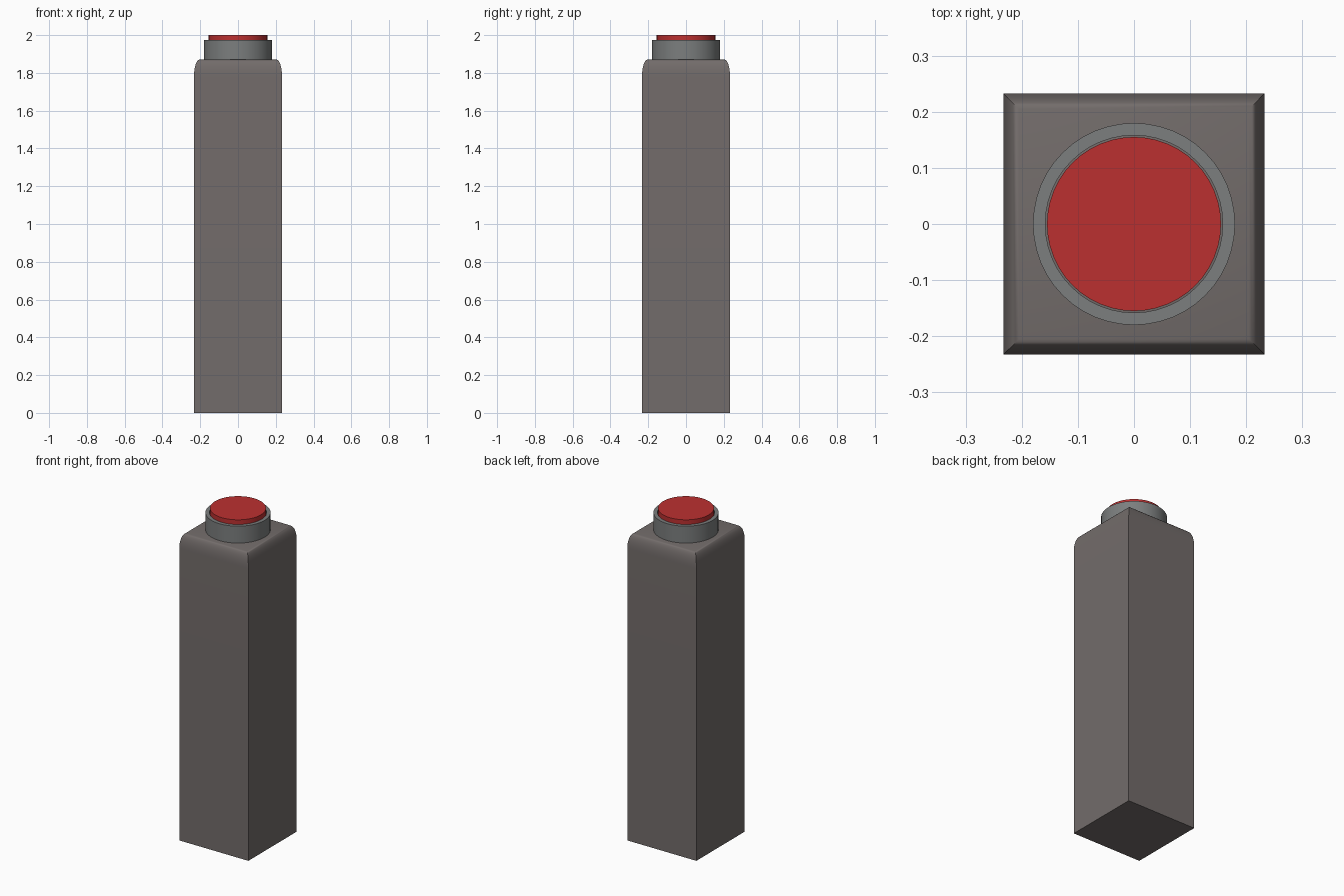
import bpy, bmesh, math

if "Cube" in bpy.data.objects:
    bpy.data.objects.remove(bpy.data.objects["Cube"])


def make_material(name, rgb):
    mat = bpy.data.materials.new(name)
    mat.diffuse_color = (*rgb, 1.0)
    mat.use_nodes = True
    mat.node_tree.nodes["Principled BSDF"].inputs["Base Color"].default_value = mat.diffuse_color
    return mat


def lathe(name, profile, sides, mat, phase=0.0, closed=False):
    """Sweep an (r, z) profile around z; open profiles get end caps."""
    bm = bmesh.new()
    rings = []
    for r, z in profile:
        angles = [phase + 2 * math.pi * i / sides for i in range(sides)]
        rings.append([bm.verts.new((r * math.cos(a), r * math.sin(a), z)) for a in angles])
    pairs = list(zip(rings, rings[1:]))
    if closed:
        pairs.append((rings[-1], rings[0]))
    else:
        bm.faces.new(rings[0])
        bm.faces.new(rings[-1])
    for low, high in pairs:
        for i in range(sides):
            j = (i + 1) % sides
            bm.faces.new((low[i], low[j], high[j], high[i]))
    bmesh.ops.recalc_face_normals(bm, faces=bm.faces)
    mesh = bpy.data.meshes.new(name)
    bm.to_mesh(mesh)
    bm.free()
    obj = bpy.data.objects.new(name, mesh)
    bpy.context.collection.objects.link(obj)
    mesh.materials.append(mat)
    bpy.ops.object.select_all(action='DESELECT')
    obj.select_set(True)
    bpy.context.view_layer.objects.active = obj
    bpy.ops.object.shade_smooth_by_angle(angle=math.radians(30))
    return obj


body_grey = make_material("warm_grey", (0.17, 0.15, 0.145))
metal_grey = make_material("collar_grey", (0.20, 0.21, 0.21))
red = make_material("button_red", (0.50, 0.03, 0.03))

# Square post with rounded-over top edges
HALF, INSET, DROP, TOP = 0.233, 0.028, 0.09, 1.87
STEPS = 8
outline = [(HALF, 0.0)]
for k in range(STEPS + 1):
    t = math.pi / 2 * k / STEPS
    outline.append((HALF - INSET * (1 - math.cos(t)), TOP - DROP * (1 - math.sin(t))))
lathe("post", [(x * math.sqrt(2), z) for x, z in outline], 4, body_grey, math.pi / 4)

# Collar around the button
lathe("collar", [(0.158, TOP), (0.18, TOP), (0.18, 1.973), (0.158, 1.973)],
      48, metal_grey, closed=True)

# Push button
lathe("button", [(0.155, TOP), (0.155, 2.0)], 48, red)
